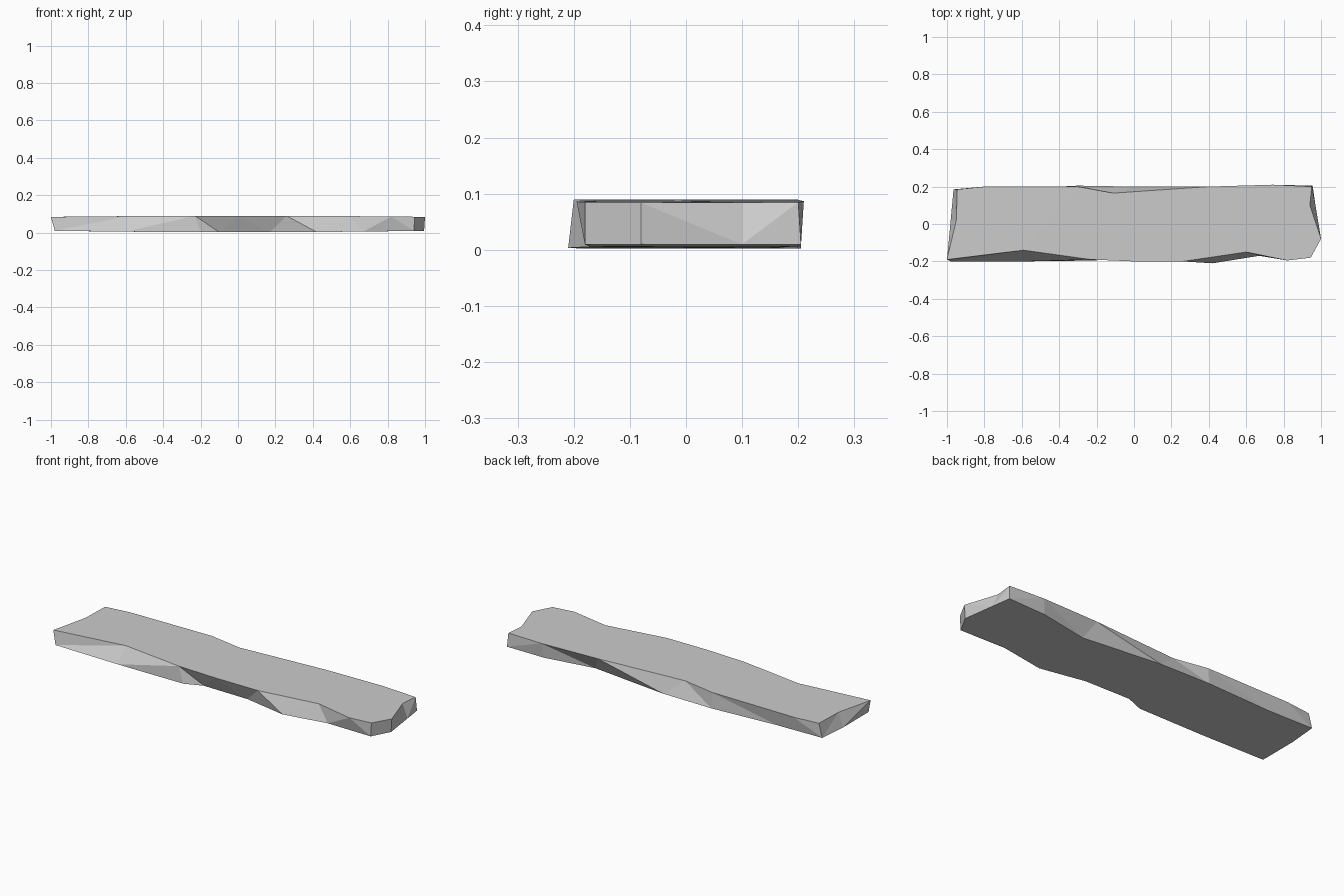
import bpy
import bmesh

cube = bpy.data.objects.get("Cube")
if cube:
    bpy.data.objects.remove(cube, do_unlink=True)

grey = bpy.data.materials.new("weathered_grey")
grey.use_nodes = True
COLOUR = (0.6, 0.6, 0.6, 1)
grey.diffuse_color = COLOUR
grey.node_tree.nodes["Principled BSDF"].inputs["Base Color"].default_value = COLOUR

# Chipped outlines of the plank, counter-clockwise from the front left corner
TOP = [(-1, -.19), (-.59, -.14), (-.23, -.19), (0, -.2), (.26, -.2), (.6, -.15),
       (.82, -.195), (.945, -.18), (1, -.08), (.94, .1), (.95, .2), (.74, .21),
       (.4, .2), (-.11, .165), (-.3, .2), (-.8, .2), (-.945, .185), (-.95, .02)]
BOTTOM = [(-.98, -.2), (-.6, -.2), (-.2, -.195), (-.1, -.155), (.17, -.16), (.42, -.21),
          (.67, -.17), (.94, -.18), (.995, -.08), (.97, .1), (.955, .205), (.73, .2),
          (.45, .15), (0, .2), (-.3, .205), (-.69, .185), (-.965, .185), (-.98, .02)]


def top_height(x, y):
    # Nearly flat, a touch lower along the sides at the ends
    return .09 - .006 * x * x


def bottom_height(x, y):
    return .002 + .008 * x * x


bm = bmesh.new()
upper = [bm.verts.new((x, y, top_height(x, y))) for x, y in TOP]
lower = [bm.verts.new((x, y, bottom_height(x, y))) for x, y in BOTTOM]

# Broad faces and the broken rim between them
caps = [bm.faces.new(upper), bm.faces.new(lower[::-1])]
count = len(upper)
for i in range(count):
    j = (i + 1) % count
    bm.faces.new((lower[i], lower[j], upper[j], upper[i]))
bmesh.ops.triangulate(bm, faces=bm.faces[:], quad_method='SHORT_EDGE', ngon_method='BEAUTY')
bmesh.ops.recalc_face_normals(bm, faces=bm.faces[:])

mesh = bpy.data.meshes.new("plank")
bm.to_mesh(mesh)
bm.free()
mesh.materials.append(grey)
plank = bpy.data.objects.new("plank", mesh)
bpy.context.collection.objects.link(plank)
